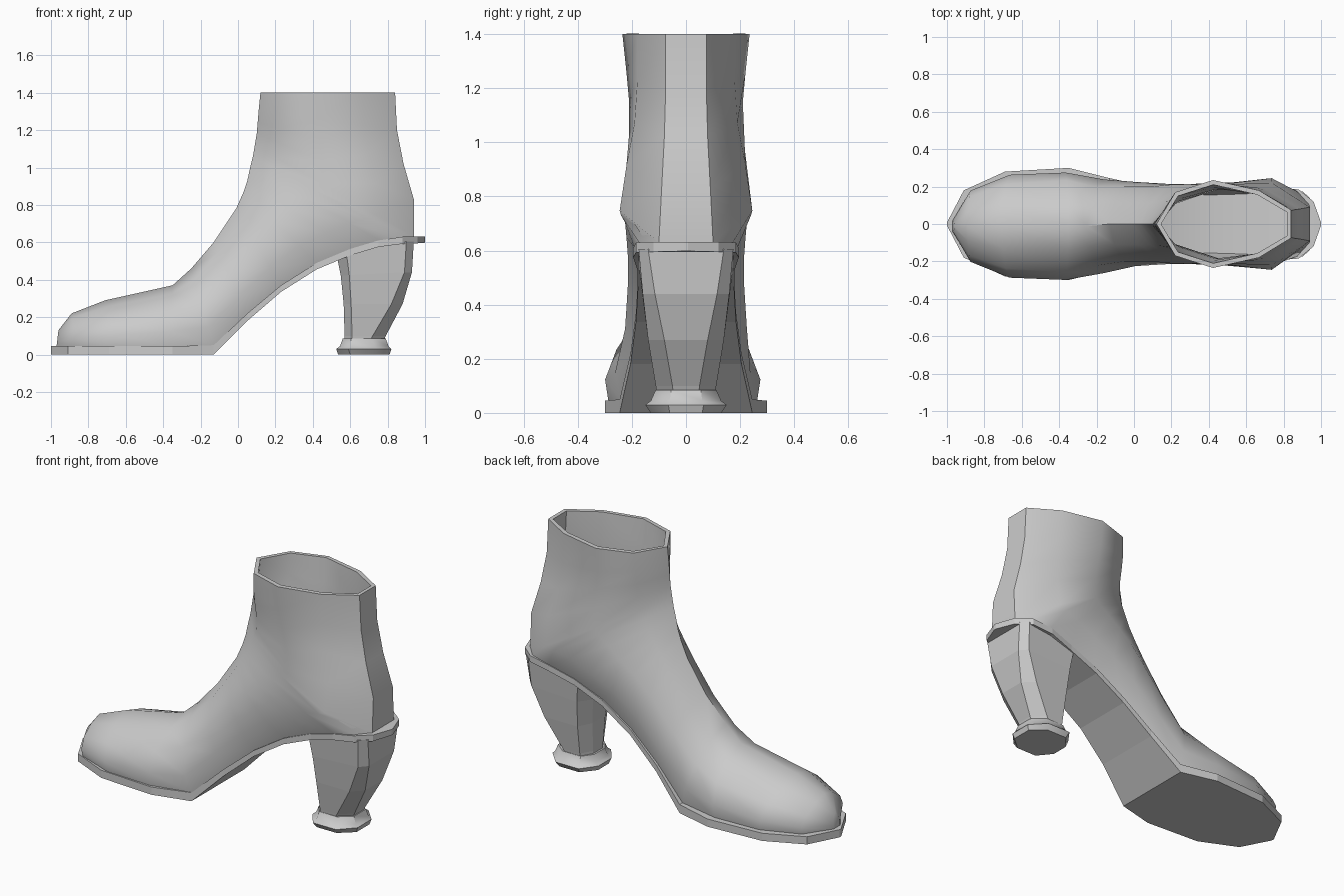
import bpy, bmesh
from math import radians


def loft(name, rings, cap_start=True, cap_end=True, angle=None, wall=0):
    """Skin a list of equal-length point rings."""
    bm = bmesh.new()
    loops = [[bm.verts.new(p) for p in r] for r in rings]
    n = len(loops[0])
    for a, b in zip(loops, loops[1:]):
        for i in range(n):
            j = (i + 1) % n
            bm.faces.new((a[i], a[j], b[j], b[i]))
    if cap_start:
        bm.faces.new(loops[0])
    if cap_end:
        bm.faces.new(loops[-1])
    bmesh.ops.recalc_face_normals(bm, faces=bm.faces)
    if not (cap_start and cap_end):
        # open shell: make sure normals point outward
        if bm.calc_volume(signed=True) < 0:
            bmesh.ops.reverse_faces(bm, faces=bm.faces)
    me = bpy.data.meshes.new(name)
    bm.to_mesh(me)
    bm.free()
    ob = bpy.data.objects.new(name, me)
    bpy.context.collection.objects.link(ob)
    bpy.ops.object.select_all(action='DESELECT')
    ob.select_set(True)
    bpy.context.view_layer.objects.active = ob
    if wall:
        mod = ob.modifiers.new("wall", 'SOLIDIFY')
        mod.thickness = wall
        mod.offset = -1
        bpy.ops.object.modifier_apply(modifier=mod.name)
    if angle:
        bpy.ops.object.shade_smooth_by_angle(angle=radians(angle))
    return ob


# Upper: fan of nine-sided sections running from toe to shaft rim
# (sole x, z, instep x, z, then half widths from sole to instep)
stations = [
    (-.97, .045, -.96, .13, .03, .03, .025, .015),
    (-.87, .045, -.89, .22, .18, .19, .155, .08),
    (-.65, .045, -.71, .29, .265, .275, .225, .12),
    (-.37, .045, -.35, .37, .275, .287, .245, .12),
    (-.13, .05, -.25, .46, .23, .25, .21, .11),
    (.05, .22, -.13, .60, .19, .225, .20, .11),
    (.23, .37, -.01, .78, .175, .215, .20, .11),
    (.42, .49, .03, .87, .17, .215, .21, .11),
    (.60, .56, .05, .93, .175, .22, .213, .115),
    (.76, .61, .065, 1.0, .19, .225, .21, .12),
    (.88, .625, .08, 1.06, .17, .24, .21, .125),
    (.94, .63, .09, 1.12, .10, .245, .21, .13),
    (.94, .83, .10, 1.18, .09, .22, .21, .14),
    (.885, 1.02, .105, 1.24, .08, .19, .21, .15),
    (.85, 1.20, .11, 1.30, .075, .18, .22, .16),
    (.84, 1.40, .12, 1.40, .075, .18, .235, .17)]
rings = []
for bx, bz, tx, tz, *w in stations:
    shift = -.012 if bx < 0 else 0
    half = [(bx + (tx - bx) * s, h, bz + (tz - bz) * s)
            for s, h in zip((0, .24, .58, .86), w)]
    rings.append([(x, y + shift, z) for x, y, z in half] + [(tx, shift, tz)]
                 + [(x, -y + shift, z) for x, y, z in reversed(half)])
loft("boot_upper", rings, cap_end=False, angle=45, wall=.025)

# Sole: plate following the arch (x, half width, bottom z, top z)
sole = [
    (-1.0, .008, 0, .045), (-.91, .18, 0, .045), (-.69, .28, 0, .045),
    (-.35, .30, 0, .045), (-.13, .245, 0, .05), (.05, .205, .18, .22),
    (.23, .185, .335, .37), (.42, .178, .455, .49), (.60, .18, .53, .565),
    (.75, .195, .575, .61), (.88, .185, .592, .63), (.96, .12, .595, .632),
    (1.0, .008, .598, .632)]
loft("sole", [[(x, -w, b), (x, w, b), (x, w, t), (x, -w, t)]
              for x, w, b, t in sole])


def octagon(xf, xsf, xsb, xb, wf, ws, wb, z, zf=None):
    """Eight-sided heel section, front to back; zf raises or lowers the front."""
    zf = z if zf is None else zf
    half = [(xf, wf, zf), (xsf, ws, zf + (z - zf) * .25),
            (xsb, ws, z), (xb, wb, z)]
    return half + [(x, -y, h) for x, y, h in reversed(half)]


# Heel block
loft("heel", [
    octagon(.57, .61, .69, .77, .045, .105, .045, .05),
    octagon(.57, .61, .72, .79, .045, .112, .05, .10),
    octagon(.565, .605, .82, .88, .06, .14, .08, .27),
    octagon(.55, .595, .89, .93, .075, .16, .115, .44, .42),
    octagon(.53, .58, .90, .94, .08, .175, .14, .605, .52)])

# Heel tip with flared rim
loft("heel_tip", [
    octagon(.535, .60, .73, .81, .05, .13, .06, 0),
    octagon(.525, .59, .74, .82, .06, .15, .065, .03),
    octagon(.545, .60, .73, .805, .055, .13, .06, .045),
    octagon(.56, .605, .72, .79, .05, .112, .055, .085)], angle=40)
